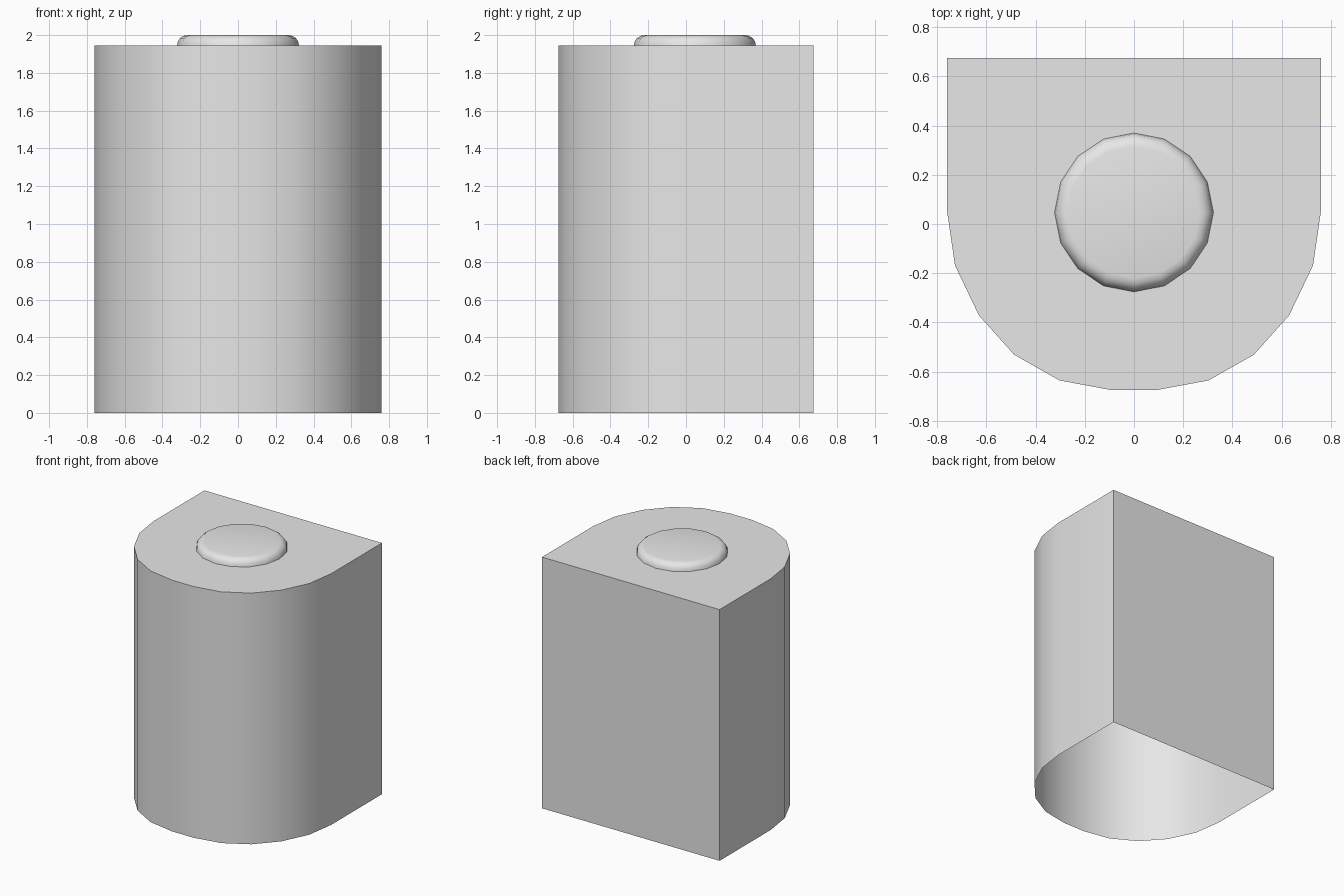
import bpy, math

if "Cube" in bpy.data.objects:
    bpy.data.objects.remove(bpy.data.objects["Cube"])

grey = bpy.data.materials.new("plain grey")
grey.diffuse_color = (0.8, 0.8, 0.8, 1)
grey.use_nodes = True
grey.node_tree.nodes["Principled BSDF"].inputs["Base Color"].default_value = grey.diffuse_color

TOP = 1.944


def loft(name, rings):
    """Join equal counter-clockwise rings bottom to top; cap the top, leave the bottom open."""
    n = len(rings[0])
    verts = [p for ring in rings for p in ring]
    faces = []
    for r in range(len(rings) - 1):
        a, b = r * n, (r + 1) * n
        for i in range(n):
            j = (i + 1) % n
            faces.append((a + i, a + j, b + j, b + i))
    faces.append(tuple(range((len(rings) - 1) * n, len(rings) * n)))
    mesh = bpy.data.meshes.new(name)
    mesh.from_pydata(verts, [], faces)
    mesh.materials.append(grey)
    ob = bpy.data.objects.new(name, mesh)
    bpy.context.collection.objects.link(ob)
    bpy.ops.object.select_all(action='DESELECT')
    ob.select_set(True)
    bpy.context.view_layer.objects.active = ob
    bpy.ops.object.shade_smooth_by_angle(angle=math.radians(30))
    return ob


# D-shaped hollow body: flat back, rounded front, open underneath
half = [(0.093, -0.675), (0.303, -0.636), (0.488, -0.531), (0.631, -0.371),
        (0.728, -0.168), (0.76, 0.052), (0.76, 0.675)]
outline = half + [(-x, y) for x, y in reversed(half)]
loft("body_shell", [[(x, y, z) for x, y in outline] for z in (0, TOP)])

# Low round button with a rounded rim
rings = []
for k in range(5):
    t = math.radians(22.5 * k)
    r = 0.268 + 0.055 * math.cos(t)
    z = TOP + (2.0 - TOP) * math.sin(t)
    rings.append([(r * math.cos(math.tau * i / 16),
                   0.047 + r * math.sin(math.tau * i / 16), z) for i in range(16)])
loft("top_button", rings)
